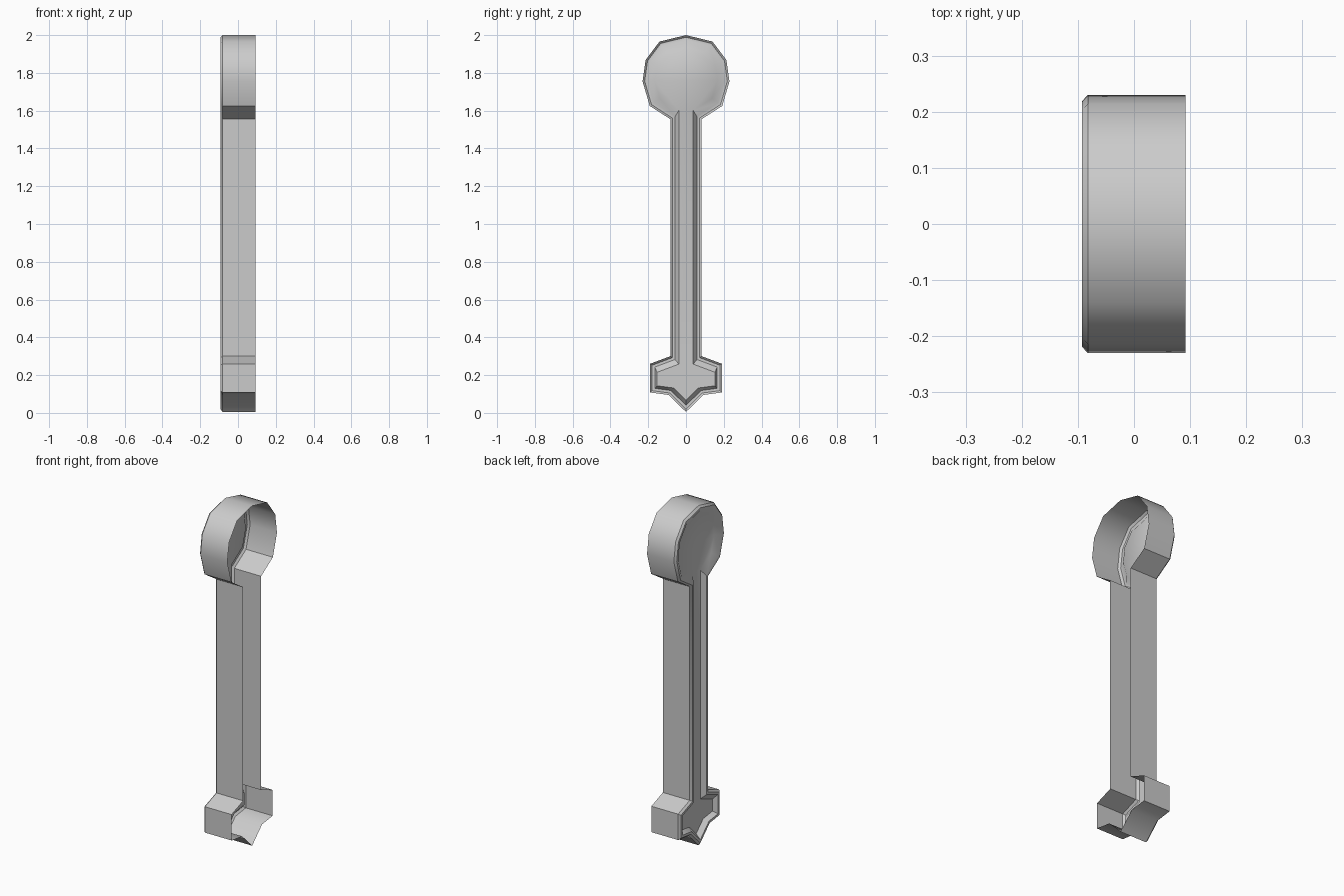
import bpy, bmesh, math
from mathutils import Vector
from mathutils.geometry import intersect_line_line_2d

if "Cube" in bpy.data.objects:
    bpy.data.objects.remove(bpy.data.objects["Cube"])

# right half of the outline (y, z), top to bottom, with the panel inset of the edge below each point
HALF = [((0, 2.0), .063), ((.14, 1.966), .063), ((.214, 1.868), .063), ((.23, 1.755), .063),
        ((.192, 1.625), .063), ((.083, 1.555), .045), ((.083, .30), .055), ((.19, .26), .037),
        ((.19, .108), .040), ((.092, .095), .045), ((0, .005), 0)]
pts = [Vector(p) for p, _ in HALF]
ins = [d for _, d in HALF[:-1]]
outline = pts + [Vector((-p.x, p.y)) for p in pts[-2:0:-1]]
panel_inset = ins + ins[::-1]
N = len(outline)


def offset(dists):
    """Move every edge inward by its own distance and mitre the corners."""
    lines = []
    for i in range(N):
        a, b = outline[i], outline[(i + 1) % N]
        t = (b - a).normalized()
        n = Vector((-t.y, t.x)) * -1          # clockwise outline: inward is to the right
        lines.append((a + n * dists[i], t, n))
    res = []
    for i in range(N):
        (p, t, n), (q, u, m) = lines[i - 1], lines[i]
        cross = t.x * u.y - t.y * u.x
        d = q - p
        res.append(p + t * ((d.x * u.y - d.y * u.x) / cross))
    return res


bm = bmesh.new()


def ring(x, loop):
    return [bm.verts.new((x, p.x, p.y)) for p in loop]


# open side wall, bevelled edge, flat rim, sloped recess
rings = [ring(.092, outline), ring(-.082, outline),
         ring(-.093, offset([.011] * N)), ring(-.093, offset([.025] * N)),
         ring(-.066, offset(panel_inset))]
for a, b in zip(rings, rings[1:]):
    for i in range(N):
        j = (i + 1) % N
        bm.faces.new((a[i], a[j], b[j], b[i]))

# recessed panel closing the shell
panel = bm.faces.new(rings[-1])
bmesh.ops.recalc_face_normals(bm, faces=bm.faces)
if panel.normal.x > 0:
    bmesh.ops.reverse_faces(bm, faces=bm.faces)
bmesh.ops.triangulate(bm, faces=[panel])

mesh = bpy.data.meshes.new("handle_shell")
bm.to_mesh(mesh)
bm.free()
shell = bpy.data.objects.new("handle_shell", mesh)
bpy.context.collection.objects.link(shell)
bpy.context.view_layer.objects.active = shell
shell.select_set(True)
bpy.ops.object.shade_smooth_by_angle(angle=math.radians(40))
